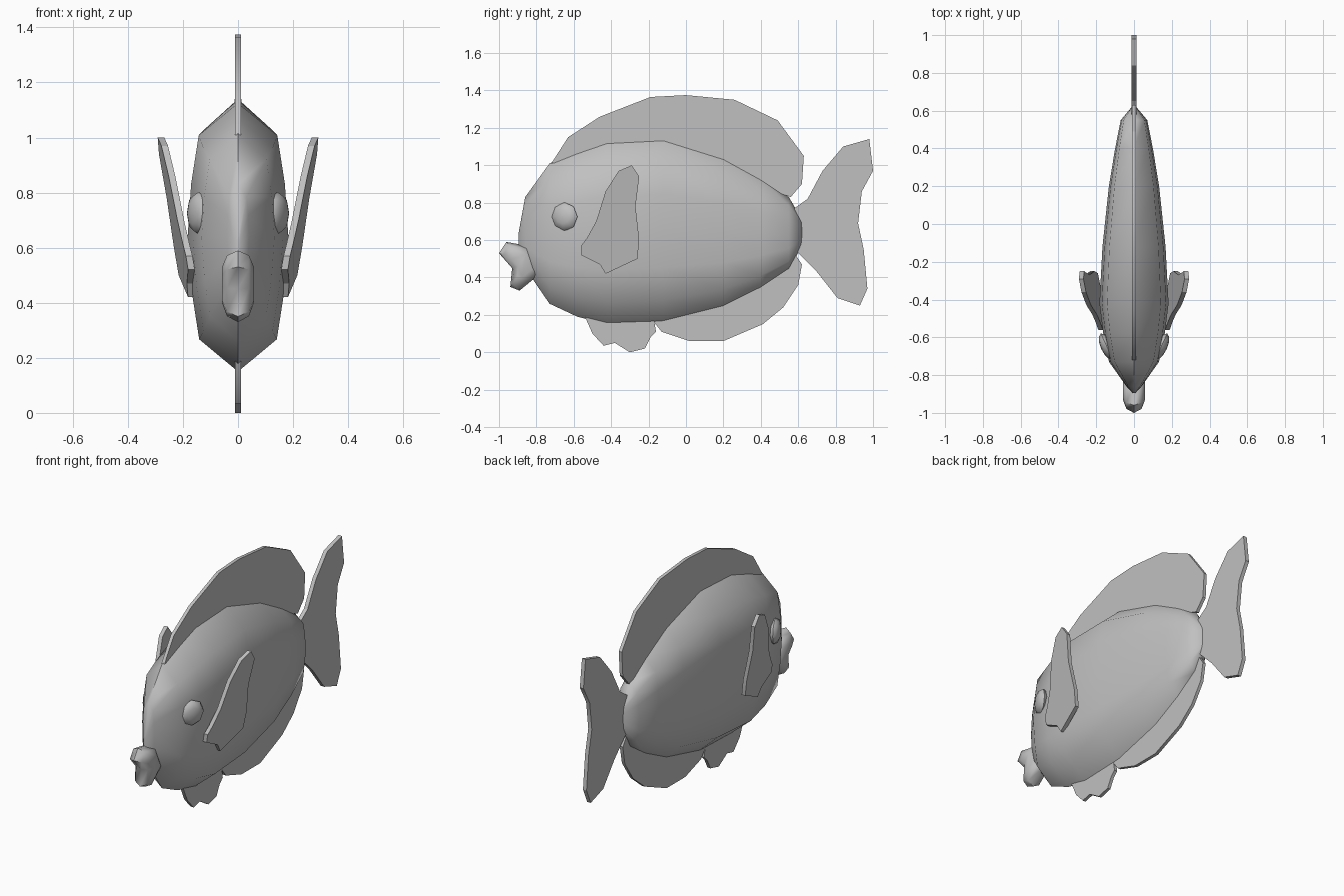
import bpy, bmesh, math
from mathutils import Vector, Matrix

cube = bpy.data.objects.get("Cube")
if cube:
    bpy.data.objects.remove(cube, do_unlink=True)

# One plain grey for the whole fish
grey = bpy.data.materials.new("plain_grey")
grey.use_nodes = True
GREY = (0.53, 0.53, 0.53, 1)
grey.diffuse_color = GREY
grey.node_tree.nodes["Principled BSDF"].inputs["Base Color"].default_value = GREY


def finish(name, bm, angle=None):
    """Turn a bmesh into a named object, smooth below the given angle."""
    bmesh.ops.recalc_face_normals(bm, faces=bm.faces)
    mesh = bpy.data.meshes.new(name)
    bm.to_mesh(mesh)
    bm.free()
    mesh.materials.append(grey)
    obj = bpy.data.objects.new(name, mesh)
    bpy.context.collection.objects.link(obj)
    if angle:
        bpy.ops.object.select_all(action='DESELECT')
        obj.select_set(True)
        bpy.context.view_layer.objects.active = obj
        bpy.ops.object.shade_smooth_by_angle(angle=math.radians(angle))
    return obj


def loft(name, rings, angle):
    """Skin a list of equal-length closed rings and cap both ends."""
    bm = bmesh.new()
    loops = [[bm.verts.new(p) for p in ring] for ring in rings]
    count = len(loops[0])
    for a, b in zip(loops, loops[1:]):
        for i in range(count):
            j = (i + 1) % count
            bm.faces.new((a[i], a[j], b[j], b[i]))
    bm.faces.new(loops[0])
    bm.faces.new(list(reversed(loops[-1])))
    return finish(name, bm, angle)


def plate(name, outline, half, center=lambda y, z: 0):
    """A thin fin from a side outline; center gives its sideways position."""
    rings = [[(center(y, z) + side * half, y, z) for y, z in outline]
             for side in (-1, 1)]
    return loft(name, rings, 25)


# Body: stations of (y, bottom, top, half width)
stations = [
    (-0.895, 0.53, 0.64, 0.008), (-0.86, 0.45, 0.83, 0.04),
    (-0.73, 0.26, 1.01, 0.132), (-0.58, 0.19, 1.07, 0.163),
    (-0.42, 0.15, 1.125, 0.183), (-0.12, 0.16, 1.14, 0.167),
    (0.2, 0.24, 1.04, 0.133), (0.4, 0.34, 0.93, 0.1),
    (0.55, 0.44, 0.83, 0.07), (0.62, 0.57, 0.71, 0.012),
]
# Half section from the back ridge to the belly: (width share, height share)
section = [(0, 1), (0.78, 0.88), (0.93, 0.7), (1, 0.5),
           (0.92, 0.3), (0.77, 0.12), (0, 0)]
section += [(-w, h) for w, h in reversed(section[1:-1])]
loft("body", [[(w * half, y, low + h * (top - low)) for w, h in section]
              for y, low, top, half in stations], 55)

# Fins on the centre line
plate("dorsal_fin", [
    (-0.72, 1.01), (-0.63, 1.15), (-0.46, 1.26), (-0.19, 1.365), (0, 1.375),
    (0.26, 1.35), (0.49, 1.24), (0.63, 1.05), (0.62, 0.9), (0.56, 0.83),
    (0.2, 0.95), (-0.12, 1.05), (-0.42, 1.05)], 0.01)
plate("tail_fin", [
    (0.58, 0.77), (0.65, 0.82), (0.73, 0.97), (0.84, 1.1), (0.98, 1.14),
    (1, 0.97), (0.94, 0.86), (0.92, 0.69), (0.95, 0.55), (0.97, 0.34),
    (0.93, 0.25), (0.81, 0.29), (0.7, 0.43), (0.59, 0.54)], 0.012)
plate("anal_fin", [
    (-0.17, 0.16), (-0.13, 0.11), (0.02, 0.06), (0.2, 0.06), (0.41, 0.15),
    (0.52, 0.24), (0.6, 0.36), (0.62, 0.47), (0.58, 0.53), (0.45, 0.45),
    (0.15, 0.3), (-0.1, 0.22)], 0.01)
plate("pelvic_fin", [
    (-0.54, 0.19), (-0.5, 0.1), (-0.44, 0.035), (-0.38, 0.05), (-0.3, 0),
    (-0.22, 0.02), (-0.19, 0.08), (-0.16, 0.11), (-0.17, 0.17),
    (-0.25, 0.2)], 0.01)

# Pectoral fins flare outwards towards the top and the back
pectoral = [
    (-0.56, 0.52), (-0.56, 0.57), (-0.53, 0.61), (-0.48, 0.7), (-0.43, 0.86),
    (-0.36, 0.97), (-0.29, 1), (-0.25, 0.94), (-0.27, 0.78), (-0.25, 0.6),
    (-0.26, 0.5), (-0.43, 0.42), (-0.46, 0.47), (-0.5, 0.49)]
for label, side in (("left", 1), ("right", -1)):
    plate(label + "_pectoral_fin", pectoral, 0.012,
          lambda y, z: side * (0.156 + 0.16 * z + 0.125 * y))

    # Eyes: flattened domes following the slope of the head
    bm = bmesh.new()
    bmesh.ops.create_uvsphere(bm, u_segments=8, v_segments=6, radius=0.077)
    place = (Matrix.Translation(Vector((side * 0.143, -0.65, 0.725)))
             @ Matrix.Rotation(side * math.radians(-25), 4, 'Z')
             @ Matrix.Diagonal((0.42, 1, 1, 1))
             @ Matrix.Rotation(math.radians(90), 4, 'Y'))
    bmesh.ops.transform(bm, matrix=place, verts=bm.verts)
    finish(label + "_eye", bm, 50)

# Mouth: a notched side outline swelling towards the middle
lips = [(-1, 0.53), (-0.96, 0.59), (-0.85, 0.57), (-0.78, 0.42),
        (-0.89, 0.33), (-0.94, 0.35), (-0.93, 0.45)]


def lip_ring(x, scale):
    cy, cz = -0.865, 0.47
    return [(x, cy + (y - cy) * scale, cz + (z - cz) * scale) for y, z in lips]


loft("mouth", [lip_ring(-0.058, 0.5), lip_ring(-0.04, 0.85), lip_ring(0, 1),
               lip_ring(0.04, 0.85), lip_ring(0.058, 0.5)], 50)
